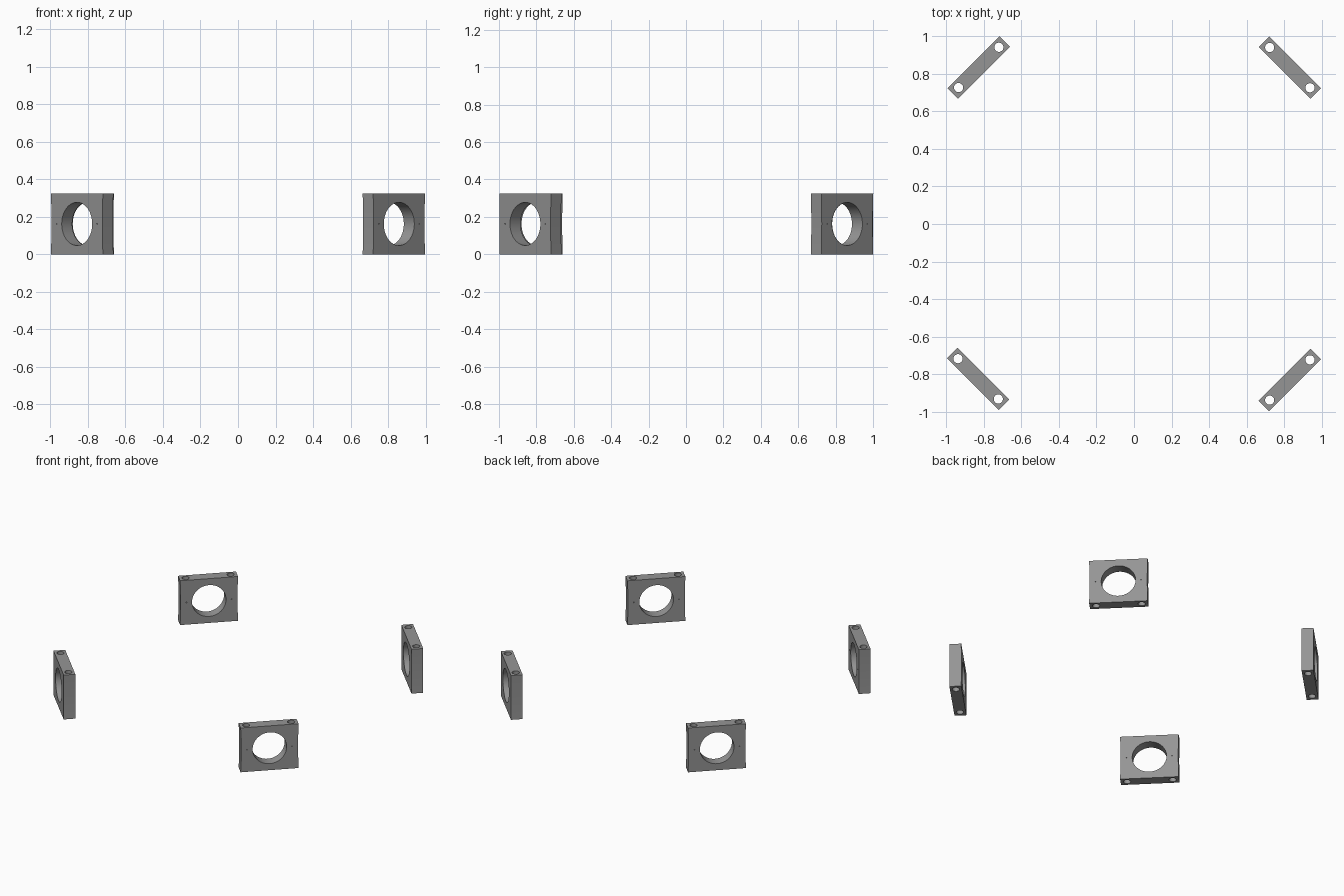
import bpy, math
from mathutils import Matrix, Vector

if "Cube" in bpy.data.objects:
    bpy.data.objects.remove(bpy.data.objects["Cube"])

LENGTH, THICK, HEIGHT = 0.391, 0.079, 0.325
SAG = 0.003          # shallow hollow of the end faces
BORE_R = 0.115       # large clamp bore
BOLT_R, BOLT_X = 0.0245, 0.152


def block(name, mat):
    # side profile with slightly hollow ends, extruded through the thickness
    steps = 8
    half = []
    for i in range(steps + 1):
        t = i / steps
        half.append((LENGTH / 2 - SAG * (1 - (2 * t - 1) ** 2), HEIGHT * t))
    prof = half + [(-x, z) for x, z in reversed(half)]
    n = len(prof)
    verts = [(x, y, z) for y in (-THICK / 2, THICK / 2) for x, z in prof]
    faces = [list(range(n)), list(range(2 * n - 1, n - 1, -1))]
    faces += [[(i + 1) % n, i, n + i, n + (i + 1) % n] for i in range(n)]
    me = bpy.data.meshes.new(name)
    me.from_pydata(verts, [], faces)
    ob = bpy.data.objects.new(name, me)
    bpy.context.collection.objects.link(ob)
    ob.matrix_world = mat
    return ob


def drill(ob, mat, loc, r, depth, rot=(0, 0, 0), sides=48):
    # cut a round hole, then discard the cutter
    bpy.ops.mesh.primitive_cylinder_add(vertices=sides, radius=r, depth=depth,
                                        location=loc, rotation=rot)
    c = bpy.context.object
    c.hide_render = True
    c.matrix_world = mat @ c.matrix_basis
    m = ob.modifiers.new("hole", 'BOOLEAN')
    m.object, m.operation, m.solver = c, 'DIFFERENCE', 'EXACT'
    bpy.context.view_layer.objects.active = ob
    bpy.ops.object.modifier_apply(modifier=m.name)
    bpy.data.objects.remove(c, do_unlink=True)


# dark grey finish
grey = bpy.data.materials.new("dark_grey")
grey.diffuse_color = (0.3, 0.3, 0.3, 1)
grey.use_nodes = True
grey.node_tree.nodes["Principled BSDF"].inputs["Base Color"].default_value = grey.diffuse_color

# four clamp blocks, one set diagonally across each corner
corners = {
    "back_right": (0.831, 0.834, -45), "back_left": (-0.828, 0.835, 45),
    "front_left": (-0.831, -0.826, -45), "front_right": (0.831, -0.832, 45),
}
for place, (x, y, a) in corners.items():
    mat = Matrix.Translation(Vector((x, y, 0))) @ Matrix.Rotation(math.radians(a), 4, 'Z')
    ob = block("clamp_block_" + place, mat)
    ob.data.materials.append(grey)
    # large bore through the thickness
    drill(ob, mat, (0, 0, HEIGHT / 2), BORE_R, 0.2, (math.pi / 2, 0, 0), 64)
    # bolt holes from top to bottom
    for s in (-1, 1):
        drill(ob, mat, (s * BOLT_X, 0, HEIGHT / 2), BOLT_R, 0.5, sides=32)
        # pin hole from each face at mid height
        drill(ob, mat, (s * BOLT_X, 0, HEIGHT / 2), 0.003, 0.2,
              (math.pi / 2, 0, 0), 8)
    bpy.ops.object.select_all(action='DESELECT')
    ob.select_set(True)
    bpy.context.view_layer.objects.active = ob
    bpy.ops.object.shade_smooth_by_angle(angle=math.radians(30))
